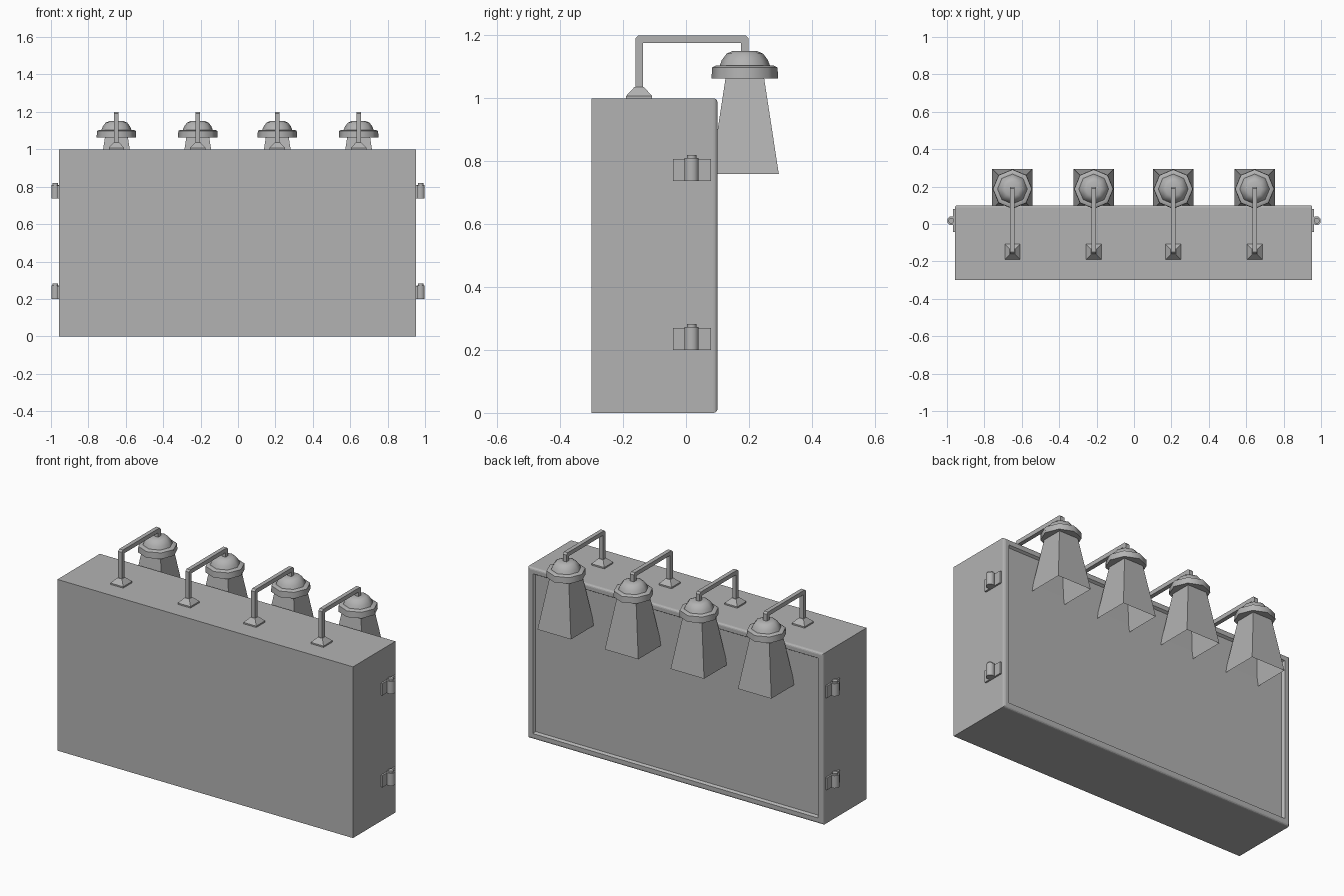
import bpy, bmesh, math
from mathutils import Vector

if "Cube" in bpy.data.objects:
    bpy.data.objects.remove(bpy.data.objects["Cube"])

grey = bpy.data.materials.new("mid_grey")
grey.diffuse_color = (0.45, 0.45, 0.45, 1)
grey.use_nodes = True
grey.node_tree.nodes["Principled BSDF"].inputs["Base Color"].default_value = grey.diffuse_color


def finish(name, bm, smooth=False):
    bmesh.ops.recalc_face_normals(bm, faces=bm.faces)
    me = bpy.data.meshes.new(name)
    bm.to_mesh(me)
    bm.free()
    ob = bpy.data.objects.new(name, me)
    bpy.context.collection.objects.link(ob)
    me.materials.append(grey)
    if smooth:
        bpy.ops.object.select_all(action='DESELECT')
        ob.select_set(True)
        bpy.context.view_layer.objects.active = ob
        bpy.ops.object.shade_smooth_by_angle(angle=math.radians(50))
    return ob


def box_mesh(x0, x1, y0, y1, z0, z1):
    bm = bmesh.new()
    bmesh.ops.create_cube(bm, size=1)
    for v in bm.verts:
        v.co = Vector(((x0 + x1) / 2 + v.co.x * (x1 - x0),
                       (y0 + y1) / 2 + v.co.y * (y1 - y0),
                       (z0 + z1) / 2 + v.co.z * (z1 - z0)))
    return bm


def lathe(name, cx, cy, profile, sides, turn=0.0, caps=True, smooth=False):
    """Stack of rings (radius, z) with the given number of sides."""
    bm = bmesh.new()
    rings = [[bm.verts.new((cx + r * math.cos(turn + 2 * math.pi * i / sides),
                            cy + r * math.sin(turn + 2 * math.pi * i / sides), z))
              for i in range(sides)] for r, z in profile]
    for a, b in zip(rings, rings[1:]):
        for i in range(sides):
            j = (i + 1) % sides
            bm.faces.new((a[i], a[j], b[j], b[i]))
    if caps:
        bm.faces.new(rings[0])
        bm.faces.new(rings[-1])
    return finish(name, bm, smooth)


# Sign cabinet: rounded rear rim with a recessed panel
bm = box_mesh(-0.957, 0.953, -0.3, 0.1, 0, 1)
rim = [e for e in bm.edges if all(v.co.y > 0.09 for v in e.verts)]
bmesh.ops.bevel(bm, geom=rim, offset=0.012, segments=3, profile=0.5, affect='EDGES')
back = max(bm.faces, key=lambda f: f.calc_center_median().y)
bmesh.ops.inset_region(bm, faces=[back], thickness=0.03)
bmesh.ops.inset_region(bm, faces=[back], thickness=0.012, depth=-0.014)
finish("sign_cabinet", bm)


# Bent square arm, swept from a side outline
def lamp_arm(x):
    h, c = 0.012, 0.01
    y0, y1, top = -0.149, 0.187, 1.2
    outline = [(y0 - h, 1.03), (y0 - h, top - c), (y0 - h + c, top),
               (y1 + h - c, top), (y1 + h, top - c), (y1 + h, 1.145),
               (y1 - h, 1.145), (y1 - h, top - 2 * h), (y0 + h, top - 2 * h), (y0 + h, 1.03)]
    bm = bmesh.new()
    face = bm.faces.new([bm.verts.new((x - h, y, z)) for y, z in outline])
    ext = bmesh.ops.extrude_face_region(bm, geom=[face])["geom"]
    bmesh.ops.translate(bm, vec=(2 * h, 0, 0),
                        verts=[v for v in ext if isinstance(v, bmesh.types.BMVert)])
    finish("lamp_arm", bm)


# Four lamps hanging over the rear panel
R2, Q = math.sqrt(2), math.pi / 4
for x in (-0.65, -0.215, 0.21, 0.645):
    lathe("arm_base", x, -0.149, [(0.041 * R2, 1.0), (0.041 * R2, 1.008),
                                  (0.015 * R2, 1.036)], 4, Q)
    lamp_arm(x)
    lathe("lamp_cap", x, 0.187, [(0.106, 1.063), (0.104, 1.098), (0.092, 1.104), (0.080, 1.104),
                                 (0.073, 1.122), (0.058, 1.142), (0.040, 1.15)],
          8, 0, smooth=True)
    lathe("lamp_shade", x, 0.187, [(0.108 * R2, 0.76), (0.061 * R2, 1.066)], 4, Q, caps=False)

# Hinges on both ends
for s, wall in ((1, 0.953), (-1, -0.957)):
    for z in (0.2, 0.737):
        a, b = sorted((wall - s * 0.005, wall + s * 0.01))
        finish("hinge_plate", box_mesh(a, b, -0.042, 0.08, z, z + 0.07))
        lathe("hinge_knuckle", s * 0.976, 0.018, [(0.024, z), (0.024, z + 0.073)], 8,
              math.pi / 8, smooth=True)
        lathe("hinge_pin", s * 0.976, 0.018, [(0.016, z + 0.07), (0.016, z + 0.083)], 8,
              math.pi / 8, smooth=True)
